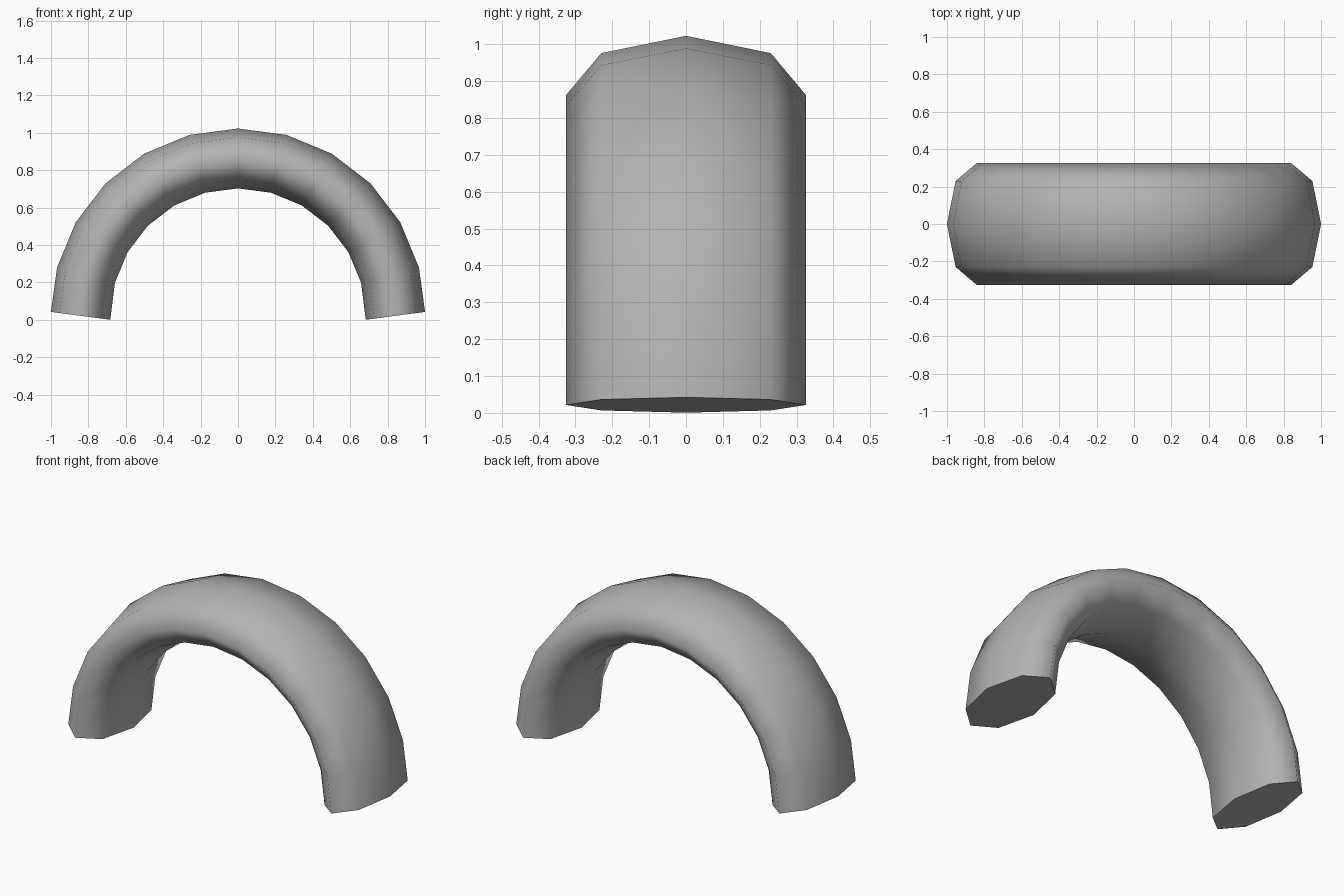
import bpy, bmesh
from math import sin, cos, radians, pi

if "Cube" in bpy.data.objects:
    bpy.data.objects.remove(bpy.data.objects["Cube"])

CENTRE_Z, RADIUS = 0.0215, 0.8415   # arch centre line
HALF_THICK, HALF_DEPTH = 0.16, 0.325  # oval cross-section
SIDES, STEPS = 8, 12

bm = bmesh.new()

# Oval rings swept along the half circle, end rings square to the last segment
rings = []
for i in range(STEPS + 1):
    a = radians(180 * i / STEPS)
    tilt = a
    if i == 0:
        tilt = radians(7.5)
    elif i == STEPS:
        tilt = radians(172.5)
    ring = []
    for k in range(SIDES):
        t = 2 * pi * k / SIDES
        r = HALF_THICK * cos(t)
        ring.append(bm.verts.new((RADIUS * cos(a) + r * cos(tilt),
                                  HALF_DEPTH * sin(t),
                                  CENTRE_Z + RADIUS * sin(a) + r * sin(tilt))))
    rings.append(ring)

# Smooth tube walls
for a, b in zip(rings, rings[1:]):
    for k in range(SIDES):
        n = (k + 1) % SIDES
        bm.faces.new((a[k], a[n], b[n], b[k])).smooth = True

# Flat end caps with sharp rims
for ring in (rings[0], rings[-1]):
    cap = bm.faces.new(ring)
    for e in cap.edges:
        e.smooth = False

bmesh.ops.recalc_face_normals(bm, faces=bm.faces[:])
mesh = bpy.data.meshes.new("arch_tube")
bm.to_mesh(mesh)
bm.free()

# Dark grey finish
grey = bpy.data.materials.new("dark_grey")
grey.diffuse_color = (0.45, 0.45, 0.45, 1)
grey.use_nodes = True
grey.node_tree.nodes["Principled BSDF"].inputs["Base Color"].default_value = grey.diffuse_color
mesh.materials.append(grey)

arch = bpy.data.objects.new("arch_tube", mesh)
bpy.context.collection.objects.link(arch)
